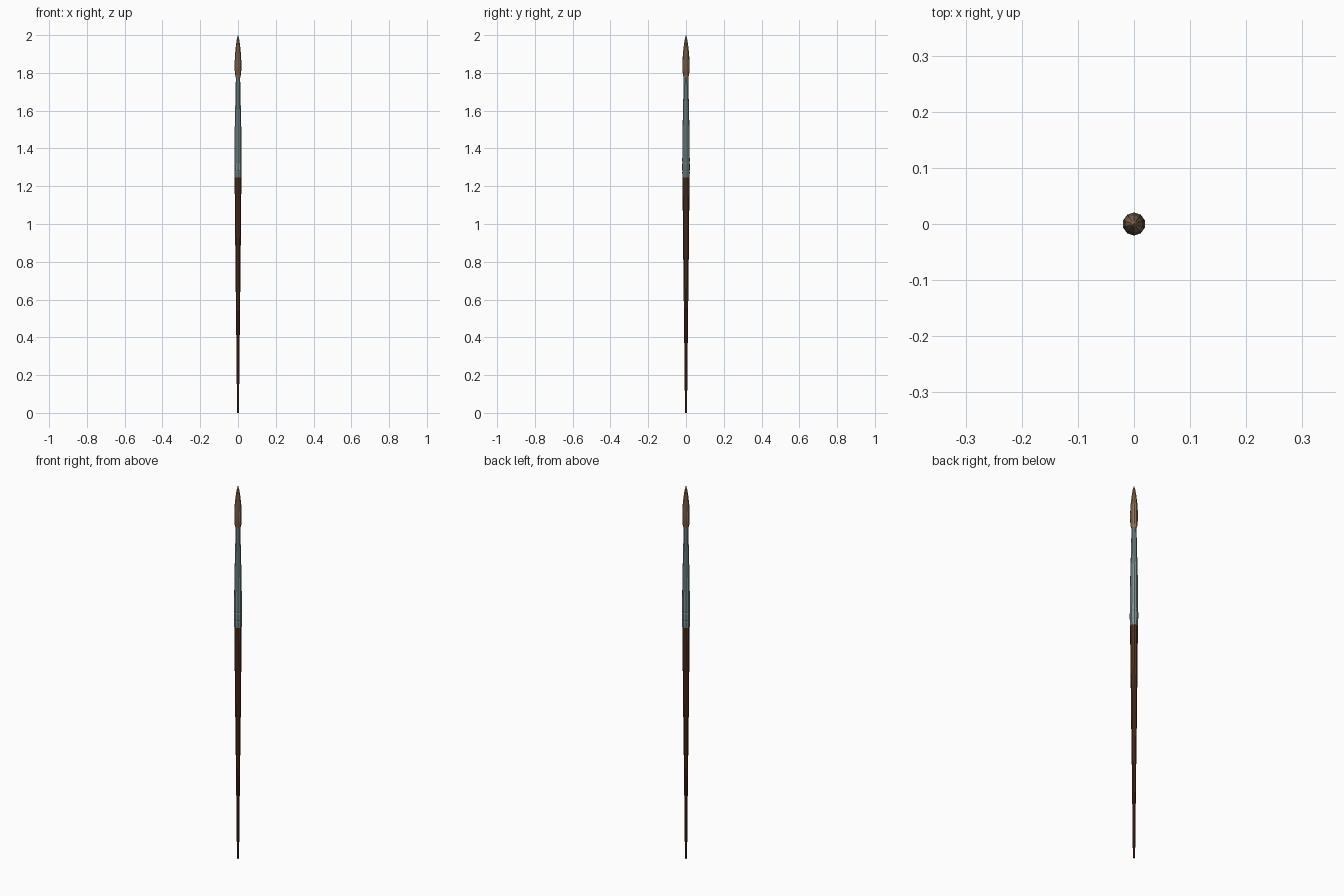
import bpy, bmesh, math

if "Cube" in bpy.data.objects:
    bpy.data.objects.remove(bpy.data.objects["Cube"])

SIDES = 10


def material(name, rgb):
    m = bpy.data.materials.new(name)
    m.diffuse_color = (*rgb, 1)
    m.use_nodes = True
    m.node_tree.nodes["Principled BSDF"].inputs["Base Color"].default_value = m.diffuse_color
    return m


def lathe(name, profile, mat):
    """Revolve (radius, height) pairs about z and cap both ends."""
    bm = bmesh.new()
    rings = []
    for r, z in profile:
        ring = []
        for i in range(SIDES):
            a = math.pi / 2 + math.tau * i / SIDES
            ring.append(bm.verts.new((r * math.cos(a), r * math.sin(a), z)))
        rings.append(ring)
    for low, high in zip(rings, rings[1:]):
        for i in range(SIDES):
            j = (i + 1) % SIDES
            bm.faces.new((low[i], low[j], high[j], high[i]))
    bm.faces.new(rings[0][::-1])
    bm.faces.new(rings[-1])
    mesh = bpy.data.meshes.new(name)
    bm.to_mesh(mesh)
    bm.free()
    mesh.materials.append(mat)
    ob = bpy.data.objects.new(name, mesh)
    bpy.context.collection.objects.link(ob)
    return ob


wood = material("dark_brown_wood", (0.085, 0.034, 0.016))
metal = material("grey_blue_metal", (0.21, 0.29, 0.30))
hair = material("tan_hair", (0.28, 0.17, 0.095))

# Tapered wooden handle
lathe("handle", [(0.0055, 0), (0.0075, 0.21), (0.0105, 0.48), (0.0138, 0.74),
                 (0.0165, 1.0), (0.0185, 1.20), (0.0185, 1.25)], wood)

# Metal ferrule with two crimped grooves near the handle
lathe("ferrule", [(0.0195, 1.245), (0.0200, 1.275), (0.0188, 1.28), (0.0205, 1.287),
                  (0.0205, 1.318), (0.0188, 1.325), (0.0200, 1.332),
                  (0.0185, 1.50), (0.0155, 1.62), (0.0120, 1.775)], metal)

# Pointed bristle head
lathe("bristles", [(0.0110, 1.77), (0.0165, 1.79), (0.0190, 1.82), (0.0190, 1.85),
                   (0.0165, 1.90), (0.0110, 1.95), (0.0055, 1.985), (0.0010, 2.0)], hair)
